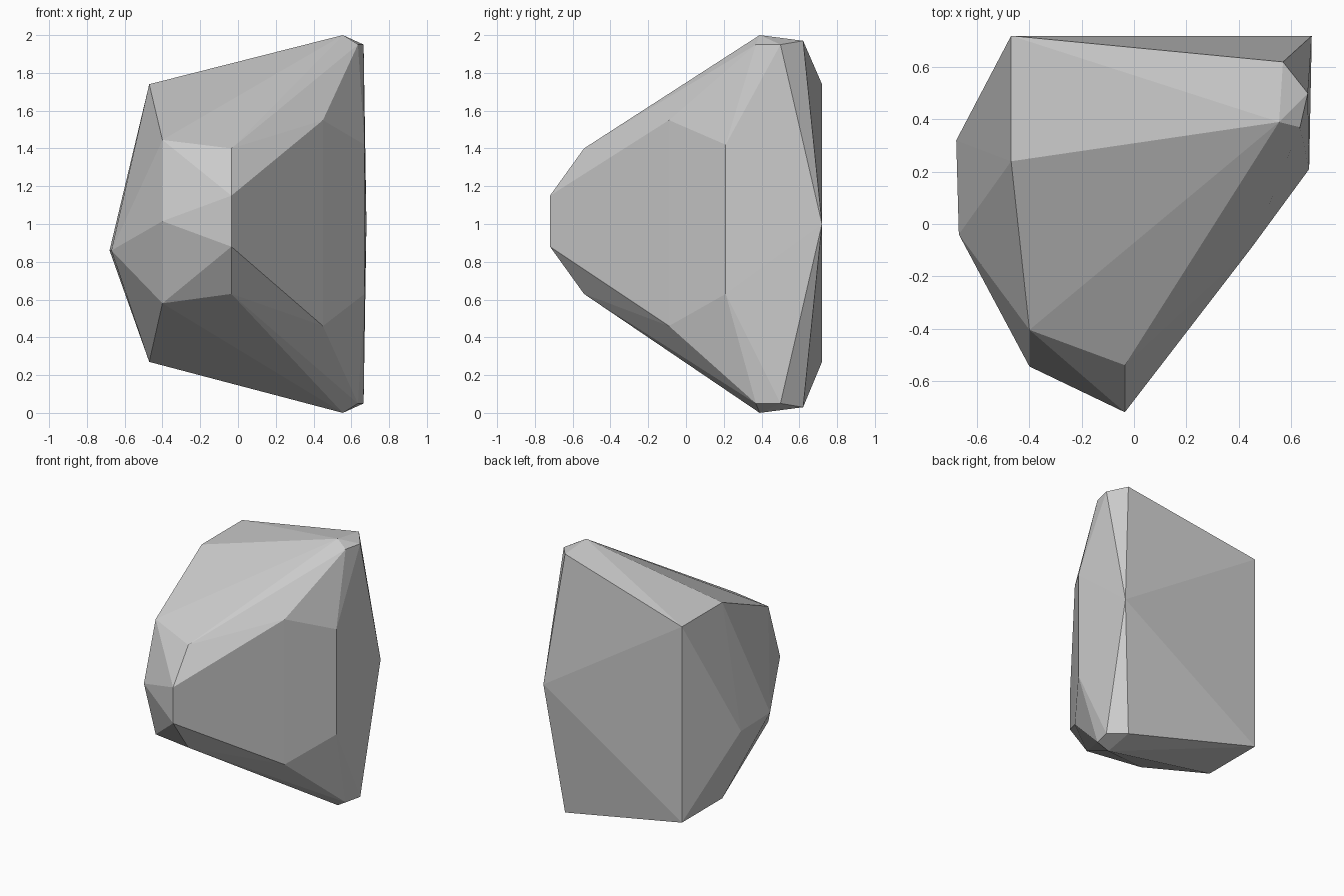
import bpy, bmesh

if "Cube" in bpy.data.objects:
    bpy.data.objects.remove(bpy.data.objects["Cube"])

# Faceted boulder: corner columns (x, y, lower z, upper z)
columns = [
    (-0.47, 0.72, 0.27, 1.74), (-0.47, 0.24, 0.27, 1.74),   # left shoulder
    (0.57, 0.62, 0.03, 1.97), (0.555, 0.39, 0.0, 2.0),      # tips
    (0.635, 0.37, 0.05, 1.95), (0.665, 0.50, 0.05, 1.95),
    (0.67, 0.21, 0.63, 1.42), (0.45, -0.09, 0.46, 1.55),    # right flank
    (-0.035, -0.72, 0.88, 1.15), (-0.035, -0.54, 0.63, 1.40),  # nose
    (-0.40, -0.405, 0.58, 1.445),
]
# Corners without an upper or lower twin
singles = [(0.68, 0.72, 1.0), (-0.40, -0.545, 1.015),
           (-0.68, 0.32, 0.86), (-0.67, -0.04, 0.86)]

bm = bmesh.new()
for x, y, low, high in columns:
    bm.verts.new((x, y, low))
    bm.verts.new((x, y, high))
for p in singles:
    bm.verts.new(p)

# Wrap the corners in a convex shell
hull = bmesh.ops.convex_hull(bm, input=bm.verts[:])
spare = {g for g in hull["geom_interior"] + hull["geom_unused"]
         if isinstance(g, bmesh.types.BMVert)}
bmesh.ops.delete(bm, geom=list(spare), context='VERTS')
bmesh.ops.recalc_face_normals(bm, faces=bm.faces[:])

mesh = bpy.data.meshes.new("rock")
bm.to_mesh(mesh)
bm.free()
rock = bpy.data.objects.new("rock", mesh)
bpy.context.collection.objects.link(rock)
